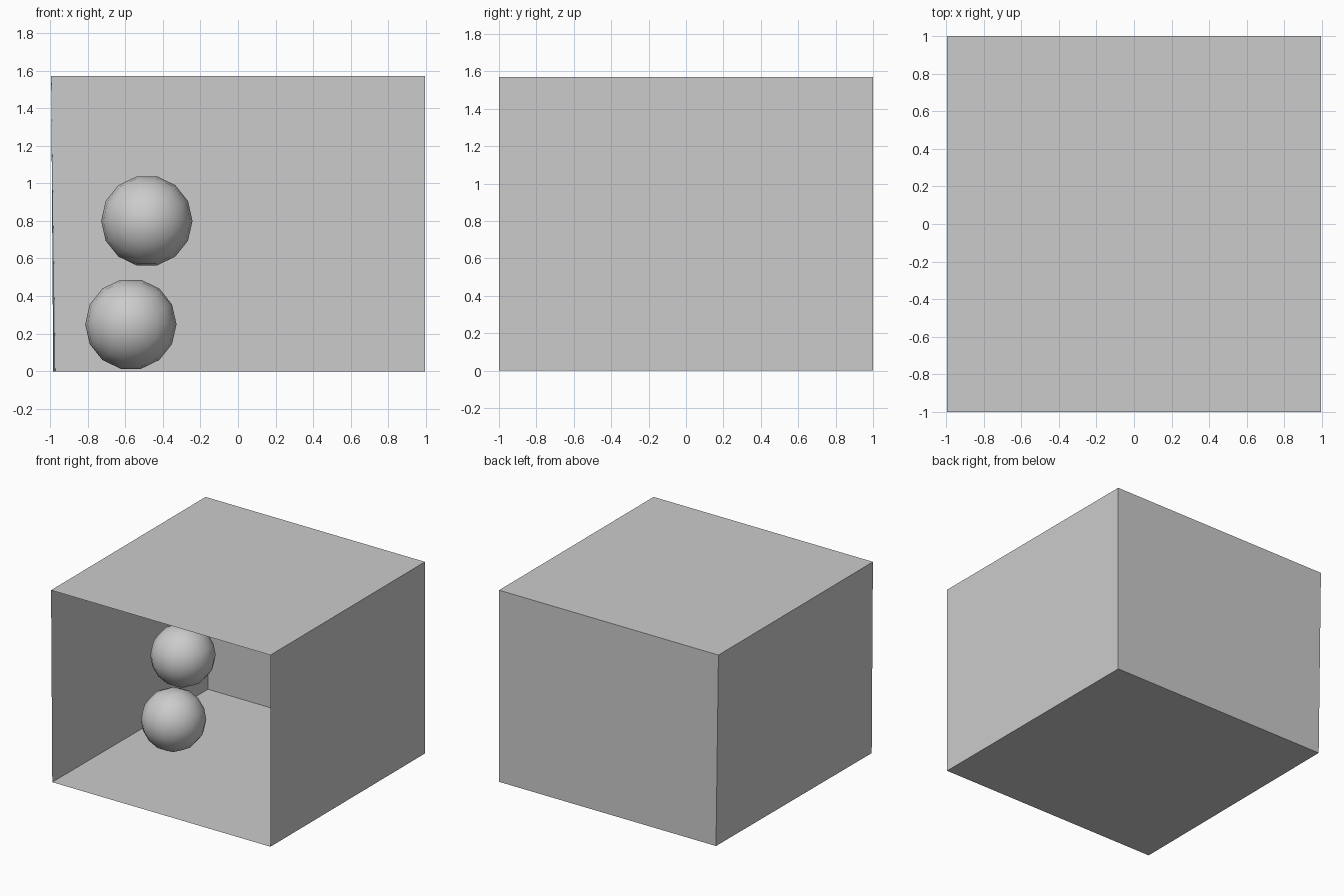
import bpy
import bmesh
from math import pi
from mathutils import Matrix

cube = bpy.data.objects.get("Cube")
if cube:
    bpy.data.objects.remove(cube, do_unlink=True)

SIDE, DEPTH, HEIGHT = 0.994, 1.0, 1.57
RADIUS = 0.243

# One plain grey for everything
grey = bpy.data.materials.new("plain_grey")
grey.use_nodes = True
COLOUR = (0.6, 0.6, 0.6, 1)
grey.diffuse_color = COLOUR
grey.node_tree.nodes["Principled BSDF"].inputs["Base Color"].default_value = COLOUR


def add_object(name, bm):
    mesh = bpy.data.meshes.new(name)
    bm.to_mesh(mesh)
    bm.free()
    mesh.materials.append(grey)
    obj = bpy.data.objects.new(name, mesh)
    bpy.context.collection.objects.link(obj)
    return obj


def panel(name, corners):
    bm = bmesh.new()
    bm.faces.new([bm.verts.new(c) for c in corners])
    add_object(name, bm)


def ball(name, centre):
    bm = bmesh.new()
    turn = Matrix.Rotation(pi / 2, 4, 'X') @ Matrix.Rotation(pi / 2, 4, 'Z')
    bmesh.ops.create_uvsphere(bm, u_segments=14, v_segments=10, radius=RADIUS,
                              matrix=Matrix.Translation(centre) @ turn)
    for face in bm.faces:
        face.smooth = True
    add_object(name, bm)


# Room corners: the floor is slightly narrower than the ceiling on one side
floor = [(-0.983, -DEPTH, 0), (SIDE, -DEPTH, 0), (SIDE, DEPTH, 0), (-0.972, DEPTH, 0)]
ceiling = [(sx * SIDE, sy * DEPTH, HEIGHT)
           for sx, sy in ((-1, -1), (1, -1), (1, 1), (-1, 1))]

# Thin room panels facing inwards, with the front left open
panel("floor", floor)
panel("ceiling", ceiling[::-1])
for name, a, b in (("left_wall", 1, 2), ("back_wall", 2, 3), ("right_wall", 3, 0)):
    panel(name, (floor[b], floor[a], ceiling[a], ceiling[b]))

# Two balls, one hovering above the other
ball("lower_ball", (-0.57, -0.02, 0.25))
ball("upper_ball", (-0.485, -0.02, 0.80))
